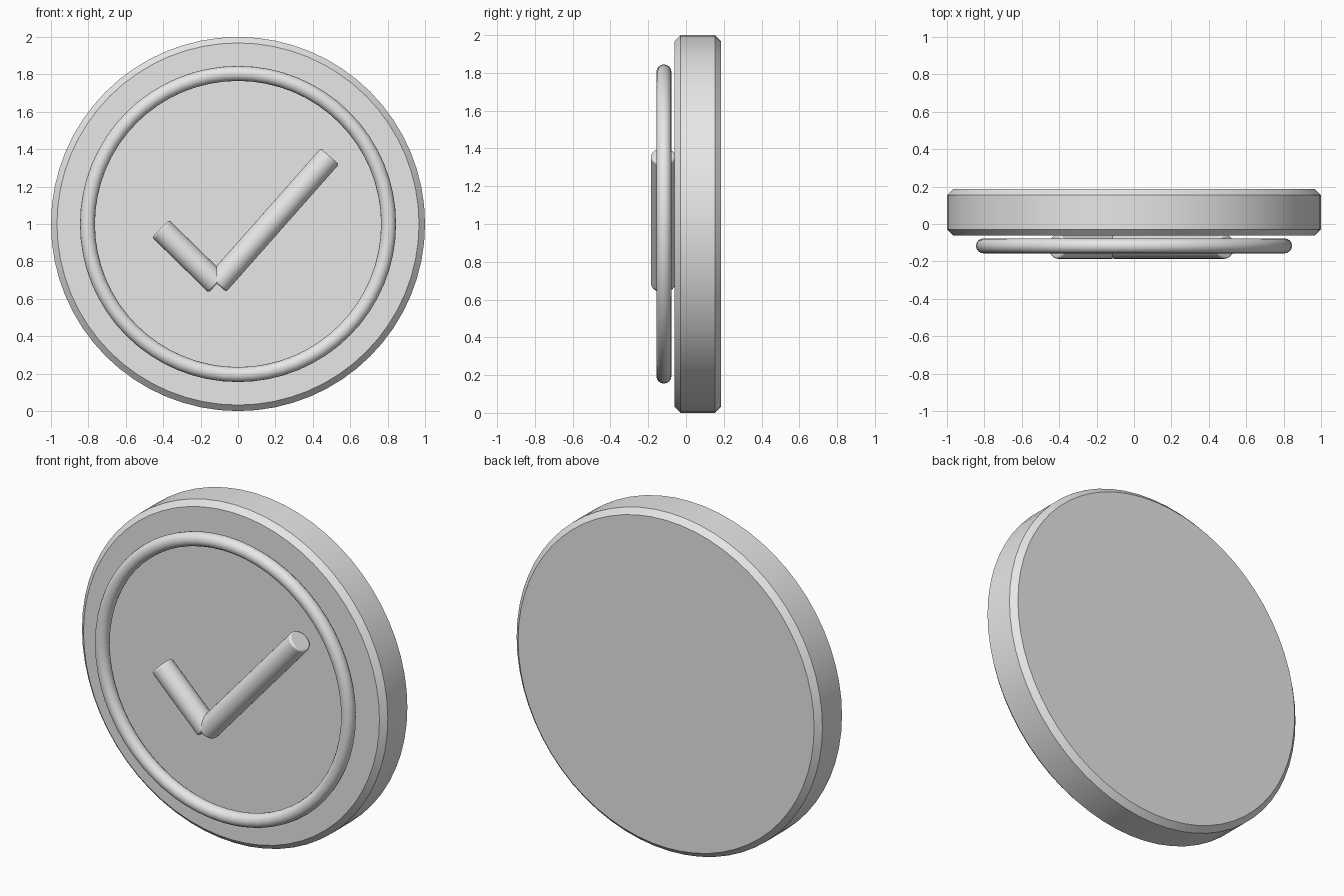
import bpy
import math
from mathutils import Vector

cube = bpy.data.objects.get("Cube")
if cube:
    bpy.data.objects.remove(cube, do_unlink=True)

# Single plain grey for every part
grey = bpy.data.materials.new("light_grey")
grey.use_nodes = True
colour = (0.8, 0.8, 0.8, 1)
grey.diffuse_color = colour
grey.node_tree.nodes["Principled BSDF"].inputs["Base Color"].default_value = colour


def finish(name):
    """Name the active object, colour it and smooth its curved faces."""
    obj = bpy.context.object
    obj.name = name
    obj.data.materials.append(grey)
    bpy.ops.object.shade_smooth_by_angle(angle=math.radians(30))
    return obj


def rod(name, start, end, radius, sides, bevel, segments):
    """Cylinder between two points with bevelled rims."""
    start, end = Vector(start), Vector(end)
    axis = end - start
    bpy.ops.mesh.primitive_cylinder_add(
        vertices=sides, radius=radius, depth=axis.length,
        location=(start + end) / 2,
        rotation=axis.to_track_quat("Z", "Y").to_euler())
    obj = finish(name)
    mod = obj.modifiers.new("rim_bevel", "BEVEL")
    mod.width = bevel
    mod.segments = segments
    mod.limit_method = "ANGLE"
    # Keep the bevel ahead of the smooth-by-angle step, if that is a modifier
    obj.modifiers.move(len(obj.modifiers) - 1, 0)
    return obj


# Round badge body with chamfered rims
rod("badge_disc", (0, -0.061, 1), (0, 0.186, 1), 1.0, 64, 0.032, 1)

# Raised ring floating just in front of the face
bpy.ops.mesh.primitive_torus_add(
    major_segments=64, minor_segments=16, major_radius=0.805,
    minor_radius=0.04, location=(0, -0.117, 1),
    rotation=(math.pi / 2, 0, 0))
finish("front_ring")

# Check mark: two rods meeting at the lower corner
corner = (-0.112, -0.121, 0.68)
rod("check_short_stroke", (-0.414, -0.121, 0.975), corner, 0.065, 32, 0.01, 2)
rod("check_long_stroke", corner, (0.491, -0.121, 1.362), 0.065, 32, 0.01, 2)
